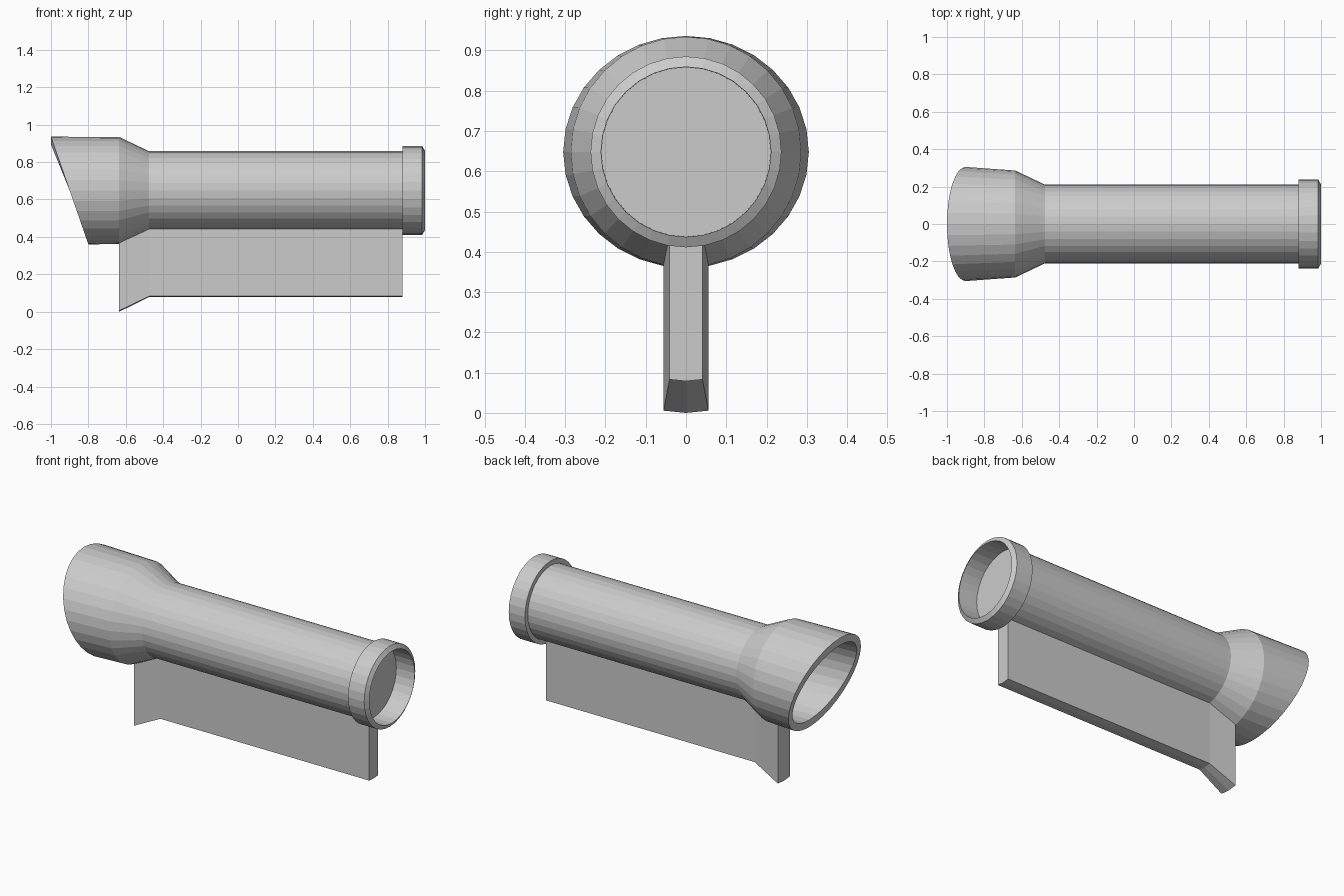
import bpy, bmesh
from math import pi, cos, sin

if "Cube" in bpy.data.objects:
    bpy.data.objects.remove(bpy.data.objects["Cube"])

N = 32          # sides of the tube
AXIS_Z = 0.648  # height of the tube axis


def finish(name, bm):
    bmesh.ops.recalc_face_normals(bm, faces=bm.faces)
    mesh = bpy.data.meshes.new(name)
    bm.to_mesh(mesh)
    bm.free()
    obj = bpy.data.objects.new(name, mesh)
    bpy.context.collection.objects.link(obj)
    return obj


def lathe(name, profile):
    """Loft rings (x, radius_y, radius_z, slant) along x, capping both ends."""
    bm = bmesh.new()
    rings = []
    for x, ry, rz, slant in profile:
        angles = [2 * pi * i / N for i in range(N)]
        rings.append([bm.verts.new((x - slant * sin(a), ry * cos(a),
                                    AXIS_Z + rz * sin(a))) for a in angles])
    for r0, r1 in zip(rings, rings[1:]):
        for i in range(N):
            j = (i + 1) % N
            bm.faces.new((r0[i], r0[j], r1[j], r1[i]))
    bm.faces.new(rings[0])
    bm.faces.new(rings[-1])
    return finish(name, bm)


# Hollow tube with slanted flared mouth and recessed collar at the other end
lathe("tube", [
    (0.84, 0.17, 0.17, 0),         # inner end
    (-0.475, 0.17, 0.17, 0),
    (-0.635, 0.244, 0.244, 0),
    (-0.9, 0.262, 0.246, 0.1),     # mouth, inner edge
    (-0.9, 0.305, 0.288, 0.1),     # mouth, outer edge
    (-0.635, 0.286, 0.286, 0),
    (-0.475, 0.21, 0.21, 0),
    (0.88, 0.21, 0.21, 0),
    (0.88, 0.237, 0.237, 0),       # collar
    (0.985, 0.237, 0.237, 0),
    (1.0, 0.211, 0.211, 0),
    (0.881, 0.21, 0.21, 0),        # recessed end disc
])

# Fin drawn down from the lowest faces of the tube, flared at the mouth end
bm = bmesh.new()
step = 2 * pi / N
sections = []
for x, r, drop in [(-0.635, 0.286, 0.362), (-0.475, 0.21, 0.359), (0.88, 0.21, 0.359)]:
    pts = [(r * sin(k * step), AXIS_Z - r * cos(k * step)) for k in (-1, 0, 1)]
    loop = [(y, z) for y, z in pts] + [(y, z - drop) for y, z in reversed(pts)]
    sections.append([bm.verts.new((x, y, z)) for y, z in loop])
for s0, s1 in zip(sections, sections[1:]):
    for i in range(2, 6):          # sides and underside
        j = (i + 1) % 6
        bm.faces.new((s0[i], s0[j], s1[j], s1[i]))
bm.faces.new(sections[0])
bm.faces.new(sections[-1])
finish("fin", bm)
